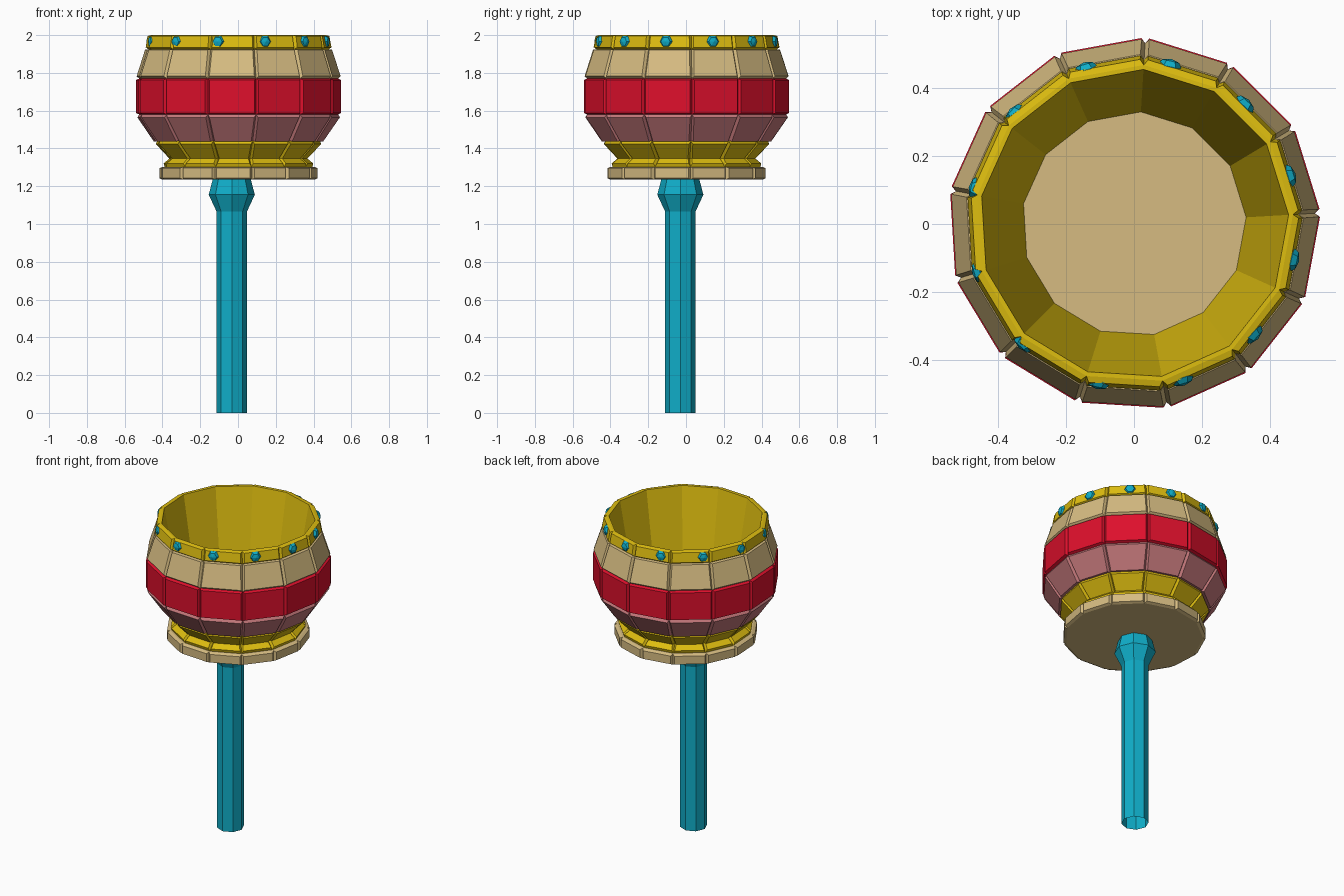
import bpy, bmesh
from math import sin, cos, radians, pi
from mathutils import Matrix

if "Cube" in bpy.data.objects:
    bpy.data.objects.remove(bpy.data.objects["Cube"])

TURN = radians(3.4)      # rotation of the 13-sided bowl


def material(name, rgb):
    m = bpy.data.materials.new(name)
    m.diffuse_color = (*rgb, 1)
    m.use_nodes = True
    m.node_tree.nodes["Principled BSDF"].inputs["Base Color"].default_value = m.diffuse_color
    return m


gold = material("gold", (0.73, 0.51, 0.005))
tan = material("tan", (0.67, 0.50, 0.22))
red = material("red", (0.73, 0.005, 0.025))
pink = material("pink", (0.56, 0.19, 0.20))
cyan = material("cyan", (0.005, 0.42, 0.58))


def finish(bm, name, mat):
    me = bpy.data.meshes.new(name)
    bm.to_mesh(me)
    bm.free()
    me.materials.append(mat)
    ob = bpy.data.objects.new(name, me)
    bpy.context.collection.objects.link(ob)
    return ob


def lathe(name, profile, mat, sides=13, turn=TURN, centre=(0, 0), panels=False,
          cap_bottom=False, cap_top=False):
    """Turn (radius, z) points round a vertical axis; panels raises each face."""
    bm = bmesh.new()
    rings = [[bm.verts.new((centre[0] + r * cos(turn + 2 * pi * i / sides),
                            centre[1] + r * sin(turn + 2 * pi * i / sides), z))
              for i in range(sides)] for r, z in profile]
    faces = []
    for a, b in zip(rings, rings[1:]):
        for i in range(sides):
            j = (i + 1) % sides
            faces.append(bm.faces.new((a[i], a[j], b[j], b[i])))
    if cap_bottom:
        bm.faces.new(rings[0][::-1])
    if cap_top:
        bm.faces.new(rings[-1])
    bm.normal_update()
    if panels:
        bmesh.ops.inset_individual(bm, faces=faces, thickness=0.011, depth=0.017)
    return finish(bm, name, mat)


# Base slab, its top is the floor of the bowl
lathe("base_slab", [(0.407, 1.235), (0.407, 1.303)], tan, panels=True,
      cap_bottom=True, cap_top=True)

# Stacked outer bands of raised panels
lathe("waist_band", [(0.395, 1.303), (0.345, 1.345), (0.435, 1.44)], gold, panels=True)
lathe("lower_band", [(0.435, 1.44), (0.532, 1.58)], pink, panels=True)
lathe("middle_band", [(0.532, 1.58), (0.532, 1.77)], red, panels=True)
lathe("upper_band", [(0.532, 1.77), (0.482, 1.925)], tan, panels=True)
lathe("rim_band", [(0.482, 1.925), (0.468, 2.0)], gold, panels=True)

# Rim top and inner wall
lathe("inner_wall", [(0.468, 2.0), (0.455, 2.0), (0.33, 1.303)], gold)

# Gems: squashed six-sided beads round the rim
for k in range(12):
    a = TURN + pi / 13 + k * pi / 6
    bm = bmesh.new()
    bmesh.ops.create_uvsphere(
        bm, u_segments=6, v_segments=4, radius=0.036,
        matrix=Matrix.Translation((0.474 * cos(a), 0.474 * sin(a), 1.965))
        @ Matrix.Rotation(a, 4, 'Z') @ Matrix.Diagonal((0.65, 1, 1, 1))
        @ Matrix.Rotation(pi / 2, 4, 'Y'))
    finish(bm, f"gem_{k + 1}", cyan)

# Handle with flared collar, slightly off centre
lathe("handle", [(0.08, 0), (0.08, 1.065), (0.122, 1.155), (0.101, 1.235)], cyan,
      sides=8, turn=0, centre=(-0.033, -0.03))
